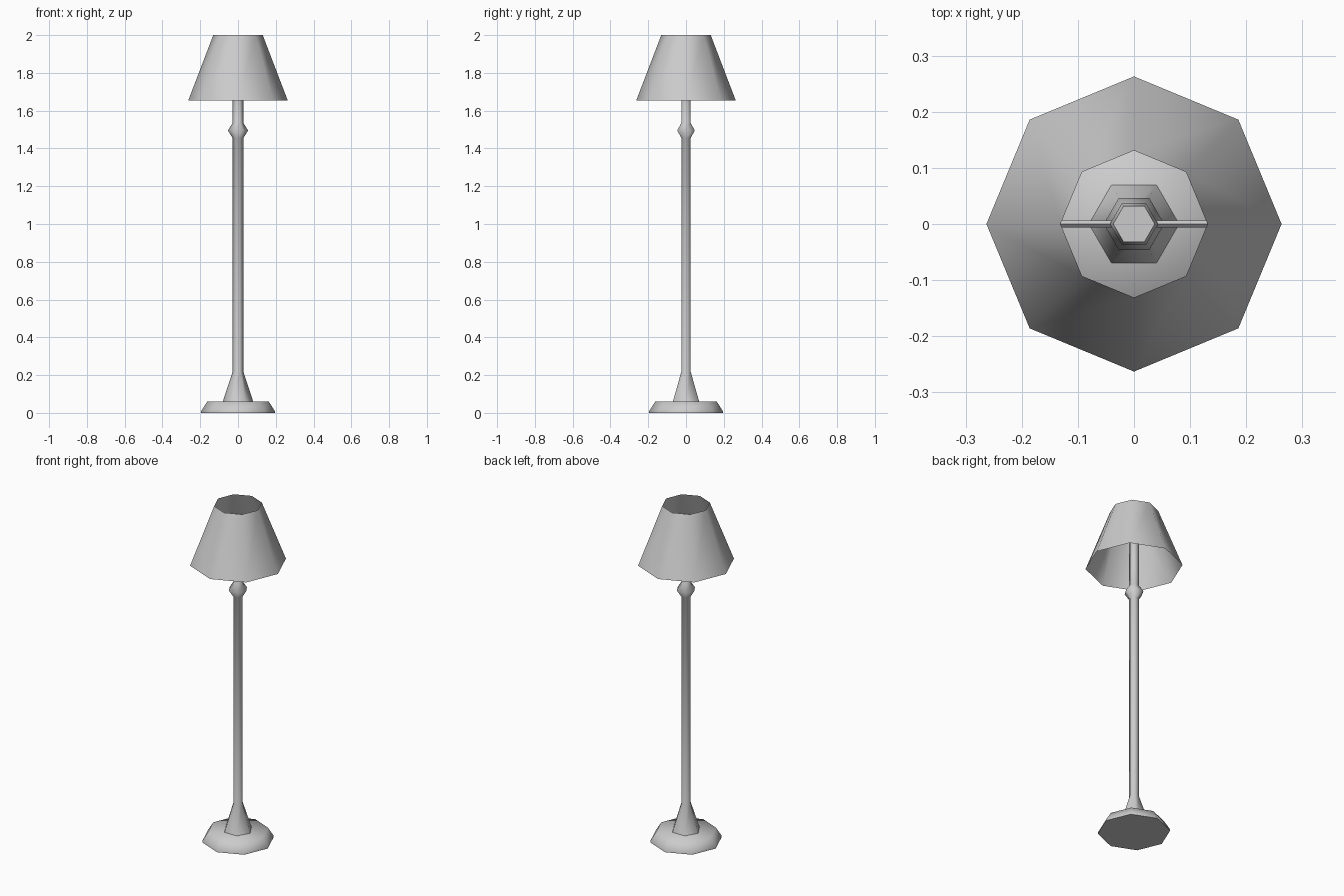
import bpy, bmesh, math
from mathutils import Matrix

cube = bpy.data.objects.get("Cube")
if cube:
    bpy.data.objects.remove(cube, do_unlink=True)

GREY = (0.6, 0.6, 0.6, 1)
grey = bpy.data.materials.new("plain_grey")
grey.use_nodes = True
grey.diffuse_color = GREY
grey.node_tree.nodes["Principled BSDF"].inputs["Base Color"].default_value = GREY


def finish(name, bm):
    mesh = bpy.data.meshes.new(name)
    bm.to_mesh(mesh)
    bm.free()
    mesh.materials.append(grey)
    ob = bpy.data.objects.new(name, mesh)
    bpy.context.collection.objects.link(ob)
    bpy.ops.object.select_all(action='DESELECT')
    ob.select_set(True)
    bpy.context.view_layer.objects.active = ob
    bpy.ops.object.shade_smooth_by_angle(angle=math.radians(62))
    return ob


def turned(name, sides, profile, caps=True):
    """Rings of (radius, height) joined into a turned part."""
    bm = bmesh.new()
    rings = []
    for r, z in profile:
        angles = [math.tau * i / sides for i in range(sides)]
        rings.append([bm.verts.new((r * math.cos(a), r * math.sin(a), z)) for a in angles])
    for low, high in zip(rings, rings[1:]):
        for i in range(sides):
            j = (i + 1) % sides
            bm.faces.new((low[i], low[j], high[j], high[i]))
    if caps:
        bm.faces.new(rings[0][::-1])
        bm.faces.new(rings[-1])
    return finish(name, bm)


# Octagonal base
turned("base", 8, [(0.196, 0), (0.196, 0.008), (0.163, 0.06)])

# Hexagonal stem: flared foot, pole, knob and lamp socket
turned("stem", 6, [(0.081, 0.058), (0.028, 0.22), (0.028, 1.455), (0.054, 1.495),
                   (0.028, 1.535), (0.028, 1.82), (0.043, 1.84), (0.043, 1.90),
                   (0.037, 1.93)])

# Open octagonal shade
turned("shade", 8, [(0.263, 1.655), (0.131, 2.0)], caps=False)

# Thin arms holding the shade
for side, sign in (("left", 1), ("right", -1)):
    bm = bmesh.new()
    bmesh.ops.create_cone(bm, cap_ends=True, segments=4, radius1=0.006, radius2=0.006,
                          depth=0.14,
                          matrix=Matrix.Translation((sign * 0.098, 0, 1.89))
                          @ Matrix.Rotation(math.pi / 2, 4, 'Y'))
    finish(side + "_shade_arm", bm)
